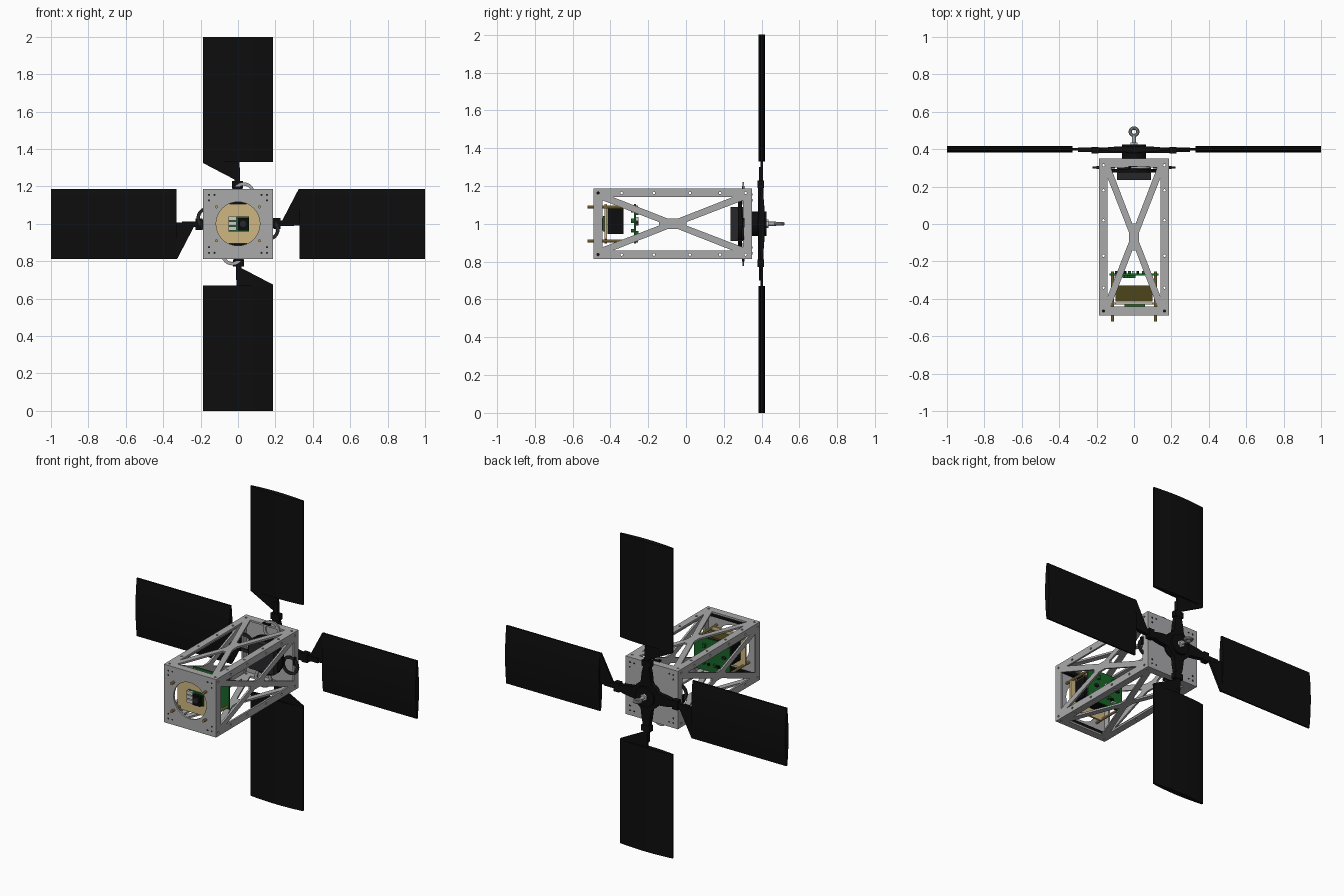
import bpy, bmesh, math, random
from mathutils import Matrix, Vector

if "Cube" in bpy.data.objects:
    bpy.data.objects.remove(bpy.data.objects["Cube"])

random.seed(4)
CZ = 1.0  # height of the long axis


def mat(name, rgb):
    m = bpy.data.materials.new(name)
    m.diffuse_color = (*rgb, 1)
    m.use_nodes = True
    m.node_tree.nodes["Principled BSDF"].inputs["Base Color"].default_value = m.diffuse_color
    return m


GREY = mat("aluminium grey", (0.40, 0.40, 0.41))
BLACK = mat("matte black", (0.004, 0.004, 0.004))
DARK = mat("dark grey", (0.02, 0.02, 0.023))
TAN = mat("tan board", (0.62, 0.47, 0.22))
BRASS = mat("brass", (0.50, 0.36, 0.10))
GREEN = mat("circuit green", (0.01, 0.13, 0.02))
OLIVE = mat("dark olive", (0.075, 0.06, 0.012))
SILVER = mat("light silver", (0.60, 0.60, 0.60))

# planes: (u axis, v axis, thickness axis)
FRONT = ((1, 0, 0), (0, 0, 1), (0, 1, 0))
SIDE = ((0, 1, 0), (0, 0, 1), (1, 0, 0))
LEVEL = ((0, 1, 0), (1, 0, 0), (0, 0, 1))
CROSS = ((1, 0, 0), (0, 1, 0), (0, 0, 1))


def add(name, bm, material, turn=0):
    """Finish a bmesh built around the axis; turn counts quarter turns about it."""
    bmesh.ops.remove_doubles(bm, verts=bm.verts, dist=1e-5)
    bmesh.ops.recalc_face_normals(bm, faces=bm.faces)
    bm.transform(Matrix.Translation((0, 0, CZ)) @ Matrix.Rotation(turn * math.pi / 2, 4, 'Y'))
    me = bpy.data.meshes.new(name)
    bm.to_mesh(me)
    bm.free()
    me.materials.append(material)
    ob = bpy.data.objects.new(name, me)
    bpy.context.collection.objects.link(ob)
    return ob


def plate(name, loops, plane, centre, thick, material, turn=0):
    """Flat sheet: the first loop is the outline, the others are holes."""
    cu = bpy.data.curves.new(name, 'CURVE')
    cu.dimensions, cu.fill_mode, cu.extrude = '2D', 'BOTH', thick / 2
    for pts in loops:
        sp = cu.splines.new('POLY')
        sp.points.add(len(pts) - 1)
        for p, (u, v) in zip(sp.points, pts):
            p.co = (u, v, 0, 1)
        sp.use_cyclic_u = True
    tmp = bpy.data.objects.new(name + " outline", cu)
    bpy.context.collection.objects.link(tmp)
    dg = bpy.context.evaluated_depsgraph_get()
    me = bpy.data.meshes.new_from_object(tmp.evaluated_get(dg))
    bm = bmesh.new()
    bm.from_mesh(me)
    bpy.data.objects.remove(tmp)
    bpy.data.curves.remove(cu)
    bpy.data.meshes.remove(me)
    m = Matrix([Vector(a) for a in plane]).transposed().to_4x4()
    m.translation = centre
    bm.transform(m)
    return add(name, bm, material, turn)


def box(name, lo, hi, material, turn=0):
    bm = bmesh.new()
    size = [b - a for a, b in zip(lo, hi)]
    mid = [(a + b) / 2 for a, b in zip(lo, hi)]
    bmesh.ops.create_cube(bm, size=1, matrix=Matrix.Translation(mid) @ Matrix.Diagonal((*size, 1)))
    return add(name, bm, material, turn)


def rod(name, x, z, y0, y1, r, material, n=20, turn=0):
    bm = bmesh.new()
    m = Matrix.Translation((x, (y0 + y1) / 2, z)) @ Matrix.Rotation(math.pi / 2, 4, 'X')
    bmesh.ops.create_cone(bm, cap_ends=True, segments=n, radius1=r, radius2=r, depth=y1 - y0, matrix=m)
    return add(name, bm, material, turn)


def ring(u, v, r, n=32):
    return [(u + r * math.cos(2 * math.pi * i / n), v + r * math.sin(2 * math.pi * i / n)) for i in range(n)]


def rect(hu, hv):
    return [(-hu, -hv), (hu, -hv), (hu, hv), (-hu, hv)]


# --- truss panels of the square body
def truss(name, plane, centre, half):
    loops = [rect(0.42, half)]
    for s in (-1, 1):
        loops.append([(s * 0.372, -0.124), (s * 0.372, 0.124), (s * 0.072, 0.009), (s * 0.072, -0.009)])
        loops.append([(-0.318, s * 0.142), (0.318, s * 0.142), (0.025, s * 0.027), (-0.025, s * 0.027)])
        for u in (-0.395, -0.27, -0.10, 0.09, 0.25, 0.385):
            loops.append(ring(u, s * 0.163, 0.007, 8))
    plate(name, loops, plane, centre, 0.012, GREY)


for s, side, level in ((-1, "left", "bottom"), (1, "right", "top")):
    truss(side + " truss panel", SIDE, (s * 0.181, -0.07, 0), 0.187)
    truss(level + " truss panel", LEVEL, (0, -0.07, s * 0.181), 0.175)
    box(level + " front bracket", (-0.17, -0.477, s * 0.16 - 0.012), (0.17, -0.455, s * 0.16 + 0.012), BLACK)

# --- end plates
plate("front plate", [rect(0.175, 0.175), ring(0, 0, 0.117, 40)], FRONT, (0, -0.484, 0), 0.012, GREY)
plate("rear plate", [rect(0.175, 0.175), ring(0, 0, 0.04)], FRONT, (0, 0.344, 0), 0.012, GREY)
for sx in (-1, 1):
    for sz in (-1, 1):
        rod("brass standoff", sx * 0.115, sz * 0.09, -0.52, -0.255, 0.008, BRASS, 10)
        for x, z in ((0.155, 0.155), (0.125, 0.155), (0.155, 0.125)):
            for y in (-0.4905, 0.3475):
                rod("screw head", sx * x, sz * z, y, y + 0.004, 0.006, DARK, 8)

# --- front electronics: tan mount, sensor block, camera and circuit board
mount = [(-0.1, -0.105), (0.1, -0.105), (0.13, -0.08), (0.13, 0.08), (0.1, 0.105),
         (-0.1, 0.105), (-0.13, 0.08), (-0.13, -0.08)]
plate("tan mount board", [mount], FRONT, (0, -0.425, 0), 0.012, TAN)
box("sensor block", (-0.10, -0.415, -0.055), (0.10, -0.33, 0.078), BLACK)
box("sensor block top", (-0.10, -0.415, 0.078), (0.10, -0.33, 0.086), OLIVE)
box("camera board", (-0.05, -0.44, -0.04), (0.06, -0.43, 0.04), GREEN)
box("camera body", (0.0, -0.465, -0.035), (0.055, -0.44, 0.03), BLACK)
rod("camera lens", 0.027, 0, -0.475, -0.465, 0.02, DARK)
for z in (-0.035, -0.008, 0.018):
    box("camera connector", (-0.05, -0.455, z), (-0.008, -0.44, z + 0.02), SILVER)
box("circuit board", (-0.13, -0.275, -0.105), (0.13, -0.265, 0.105), GREEN)
for i in range(16):
    x, z = random.uniform(-0.12, 0.09), random.uniform(-0.095, 0.075)
    y = random.choice((-0.29, -0.265))
    box("board component", (x, y, z), (x + random.uniform(0.01, 0.035), y + 0.015, z + random.uniform(0.01, 0.025)),
        random.choice((SILVER, BLACK, GREEN, DARK)))

# --- rear drive unit
box("drive housing", (-0.09, 0.235, -0.09), (0.09, 0.30, 0.09), DARK)
plate("drive flange", [ring(0, 0, 0.125)], FRONT, (0, 0.285, 0), 0.02, BLACK)
rod("drive shaft", 0, 0, 0.29, 0.36, 0.05, BLACK)

# --- hub: star plate, boss and eye bolt
star = []
for i in range(96):
    a = 2 * math.pi * i / 96
    r = 0.09 + 0.115 * math.cos(2 * a) ** 8
    star.append((r * math.cos(a), r * math.sin(a)))
plate("hub star", [star], FRONT, (0, 0.395, 0), 0.03, BLACK)
rod("hub boss", 0, 0, 0.345, 0.425, 0.065, BLACK, 32)
rod("bolt nut", 0, 0, 0.425, 0.437, 0.022, SILVER, 6)
rod("bolt shank", 0, 0, 0.43, 0.475, 0.011, GREY, 16)
bm = bmesh.new()
n, k = 28, 10
grid = [[bm.verts.new(((0.02 + 0.009 * math.cos(b)) * math.cos(a), 0.493 + (0.02 + 0.009 * math.cos(b)) * math.sin(a),
                       0.009 * math.sin(b))) for b in (2 * math.pi * j / k for j in range(k))]
        for a in (2 * math.pi * i / n for i in range(n))]
for i in range(n):
    for j in range(k):
        bm.faces.new((grid[i][j], grid[(i + 1) % n][j], grid[(i + 1) % n][(j + 1) % k], grid[i][(j + 1) % k]))
add("eye bolt ring", bm, GREY)

# --- four blades with hinge arms, repeated every quarter turn
xs = [0.187 * (-1 + i / 8) for i in range(17)]
lens = [0.005 + 0.012 * (1 - (x / 0.187) ** 2) for x in xs]
foil = [(x, -t) for x, t in zip(xs, lens)] + [(x, t) for x, t in reversed(list(zip(xs, lens)))]
root = [(-0.187, 0.335), (-0.187, 0.325), (-0.015, 0.235), (0.008, 0.235), (0.008, 0.335)]
for q in range(4):
    plate("blade", [foil], CROSS, (0, 0.40, 0.665), 0.67, BLACK, q)
    plate("blade root", [root], FRONT, (0, 0.40, 0), 0.014, BLACK, q)
    box("hinge arm", (-0.022, 0.38, 0.08), (0.022, 0.405, 0.22), BLACK, q)
    box("hinge knuckle", (-0.032, 0.378, 0.19), (0.028, 0.412, 0.228), BLACK, q)
    box("blade neck", (-0.018, 0.385, 0.22), (0.012, 0.408, 0.30), BLACK, q)
    plate("release hook", [ring(0.03, 0.162, 0.06), ring(0.03, 0.162, 0.042)], FRONT, (0, 0.303, 0), 0.01, DARK if q % 2 else GREY, q)
    box("hinge bracket", (-0.03, 0.295, 0.187), (0.02, 0.31, 0.2), BLACK, q)

# --- smooth the round parts, keep hard edges
for ob in bpy.data.objects:
    ob.select_set(True)
    bpy.context.view_layer.objects.active = ob
bpy.ops.object.shade_smooth_by_angle(angle=math.radians(30))
